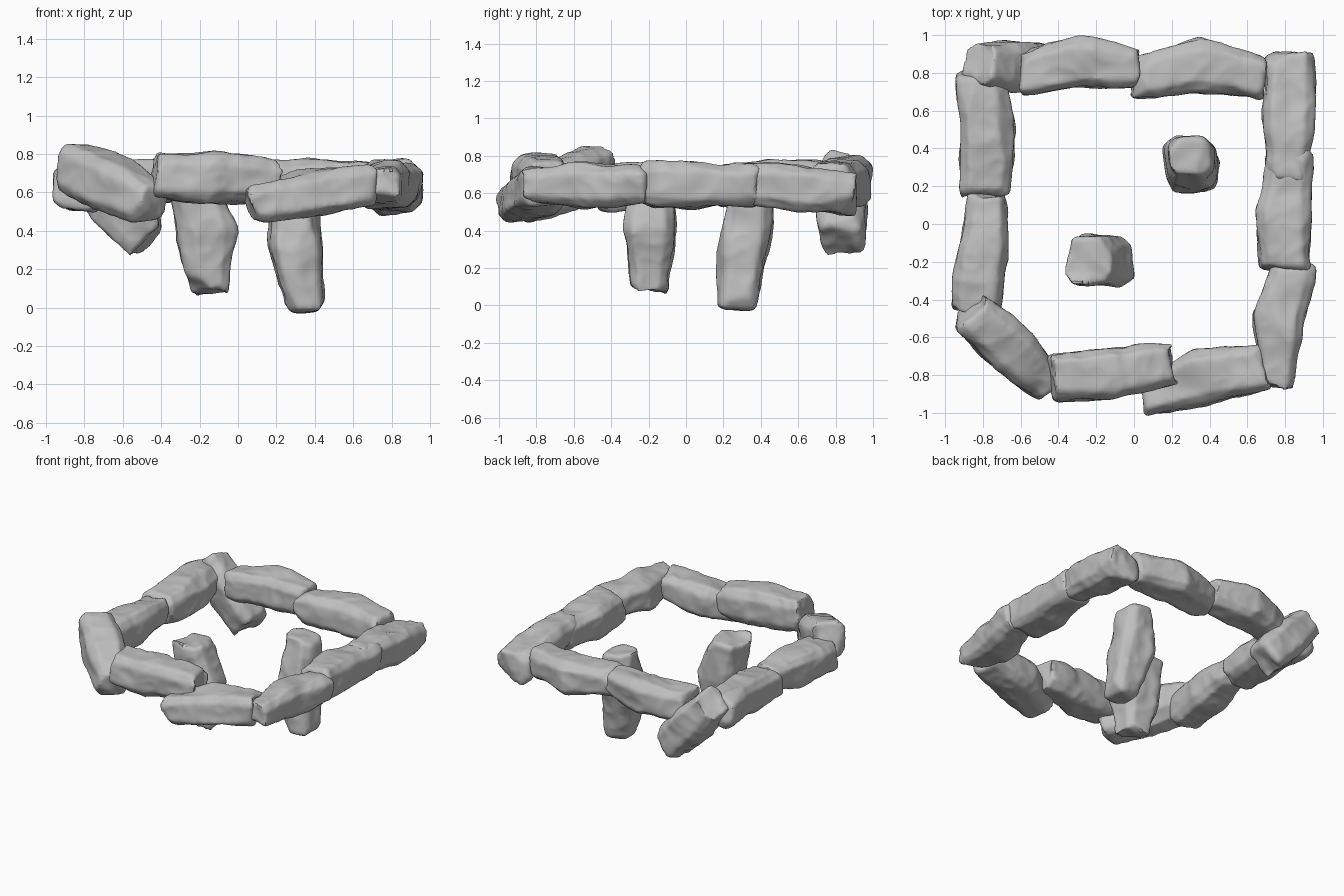
import bpy
import bmesh
import random
from mathutils import Vector, noise

if "Cube" in bpy.data.objects:
    bpy.data.objects.remove(bpy.data.objects["Cube"], do_unlink=True)

random.seed(11)

# One plain stone colour
stone = bpy.data.materials.new("stone_grey")
stone.use_nodes = True
GREY = (0.52, 0.52, 0.52, 1)
stone.diffuse_color = GREY
bsdf = next(n for n in stone.node_tree.nodes if n.type == "BSDF_PRINCIPLED")
bsdf.inputs["Base Color"].default_value = GREY
bsdf.inputs["Roughness"].default_value = 0.9


def chamfered_section():
    """Unit rectangle with its four corners cut off, in order around."""
    section = []
    for a, b in ((-1, -1), (1, -1), (1, 1), (-1, 1)):
        pair = [(a, b * 0.6), (a * 0.65, b)]
        section += pair if a * b > 0 else pair[::-1]
    return section


def chip(bm, axis):
    """Shave a random corner off with a flat cut."""
    n = Vector([random.uniform(-1, 1) for _ in range(3)])
    n = (n + axis * random.choice((-.6, .6))).normalized()
    reach = max(v.co.dot(n) for v in bm.verts)
    bmesh.ops.bisect_plane(bm, geom=bm.verts[:] + bm.edges[:] + bm.faces[:],
                           plane_co=n * (reach - 0.025), plane_no=n,
                           clear_outer=True)
    rim = [e for e in bm.edges if e.is_boundary]
    bmesh.ops.holes_fill(bm, edges=rim, sides=0)
    bmesh.ops.triangulate(bm, faces=bm.faces[:])


def weather(mesh):
    """Push the surface in and out to make broad dents and ridges."""
    shift = Vector([random.uniform(-9, 9) for _ in range(3)])
    moved = []
    for v in mesh.vertices:
        q = v.co + shift
        dent = 0.02 * noise.noise(q * 5) - 0.012 * abs(noise.noise(q * 9))
        moved.append(v.co + v.normal * (dent + 0.008))
    for v, co in zip(mesh.vertices, moved):
        v.co = co


def rock(name, start, end, width, height=0.25, taper=(0.8, 0.8), bow=0,
         chips=6):
    """Rough stone from start to end, thickest and bowed in the middle."""
    start, end = Vector(start), Vector(end)
    axis = (end - start).normalized()
    if abs(axis.z) > 0.9:
        side, up = Vector((1, 0, 0)), Vector((0, 1, 0))
    else:
        side = axis.cross(Vector((0, 0, 1))).normalized()
        up = side.cross(axis)
    middle = (start + end) / 2 + side * bow
    section = chamfered_section()
    count = len(section)
    bm = bmesh.new()
    rings = []
    for centre, size in ((start, taper[0]), (middle, 1), (end, taper[1])):
        ring = []
        for a, b in section:
            k = size * random.uniform(0.9, 1.06) / 2
            slide = axis * random.uniform(-0.025, 0.025)
            offset = side * a * width + up * b * height
            ring.append(bm.verts.new(centre + offset * k + slide))
        rings.append(ring)
    for r0, r1 in zip(rings, rings[1:]):
        for i in range(count):
            j = (i + 1) % count
            bm.faces.new((r0[i], r0[j], r1[j], r1[i]))
    bm.faces.new(rings[0])
    bm.faces.new(rings[-1])
    bmesh.ops.triangulate(bm, faces=bm.faces[:])
    bmesh.ops.recalc_face_normals(bm, faces=bm.faces[:])
    for _ in range(chips):
        chip(bm, axis)
    bmesh.ops.recalc_face_normals(bm, faces=bm.faces[:])
    rough = bpy.data.meshes.new(name + "_rough")
    bm.to_mesh(rough)
    bm.free()
    obj = bpy.data.objects.new(name, rough)
    bpy.context.collection.objects.link(obj)

    # Even out the surface and soften the edges
    remesh = obj.modifiers.new("even_surface", "REMESH")
    remesh.mode = "VOXEL"
    remesh.voxel_size = 0.014
    soften = obj.modifiers.new("soften", "SMOOTH")
    soften.iterations = 3
    graph = bpy.context.evaluated_depsgraph_get()
    dense = bpy.data.meshes.new_from_object(obj.evaluated_get(graph))
    obj.modifiers.clear()
    obj.data = dense
    bpy.data.meshes.remove(rough)
    dense.name = name
    weather(dense)
    dense.materials.clear()
    dense.materials.append(stone)
    return obj


rocks = [
    # Front row
    rock("front_left_corner_stone", (-.87, -.46, .74), (-.44, -.87, .54),
         width=.27, height=.3, taper=(.85, .65)),
    rock("front_middle_stone", (-.45, -.81, .69), (.19, -.74, .66),
         width=.27, taper=(.92, .82), bow=.02),
    rock("front_right_stone", (.06, -.91, .54), (.7, -.76, .64),
         width=.29, taper=(.72, .8), bow=-.03),
    # Right row
    rock("right_front_stone", (.75, -.85, .64), (.85, -.2, .64),
         width=.28, taper=(.65, .75), bow=-.04),
    rock("right_middle_stone", (.8, -.24, .65), (.83, .38, .64),
         width=.29, taper=(.9, .75), bow=-.03),
    rock("right_back_stone", (.81, .24, .66), (.83, .89, .6),
         width=.27, taper=(.75, .9)),
    # Back row
    rock("back_right_stone", (0, .77, .66), (.68, .77, .64),
         width=.27, bow=-.08),
    rock("back_middle_stone", (-.6, .79, .65), (.03, .83, .68),
         width=.27, taper=(.85, .75), bow=-.04),
    rock("back_left_corner_stone", (-.82, .85, .75), (-.48, .82, .35),
         width=.27, height=.27, taper=(.8, .85), chips=2),
    # Left row
    rock("left_back_stone", (-.79, .15, .64), (-.8, .79, .66),
         width=.3, taper=(.85, .85), bow=.02),
    rock("left_front_stone", (-.84, -.46, .62), (-.77, .16, .66),
         width=.28, taper=(.9, .65)),
    # Two standing stones
    rock("left_standing_stone", (-.24, -.19, .69), (-.15, -.2, .08),
         width=.3, height=.28, taper=(.85, .65), bow=.03),
    rock("right_standing_stone", (.29, .36, .65), (.35, .27, 0),
         width=.27, height=.27, taper=(.75, .7), bow=-.02),
]

# Smooth shading with sharp creases kept
bpy.ops.object.select_all(action="DESELECT")
for obj in rocks:
    obj.select_set(True)
bpy.context.view_layer.objects.active = rocks[0]
bpy.ops.object.shade_smooth_by_angle(angle=0.7)
